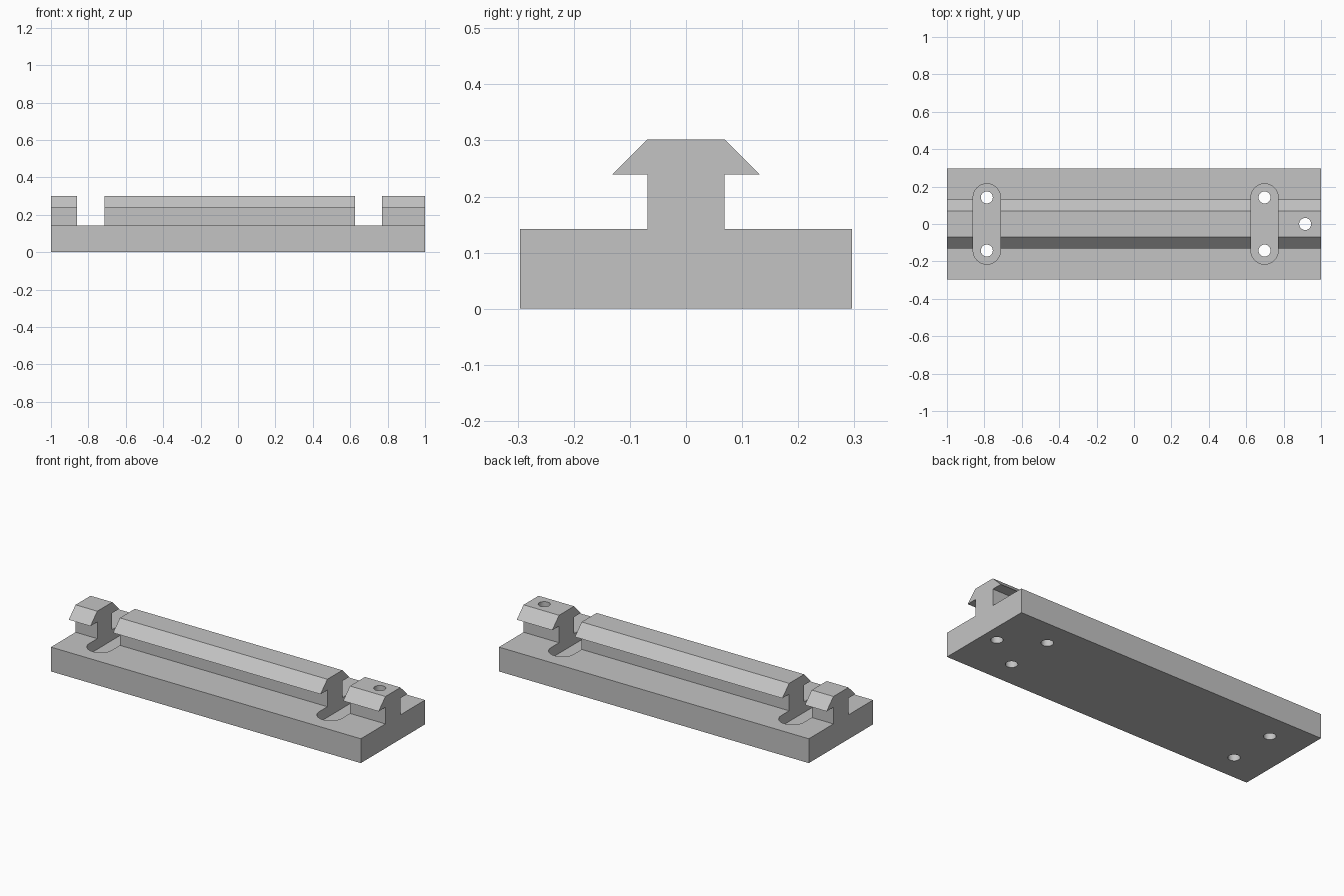
import bpy
import bmesh
from math import cos, sin, pi, radians
from mathutils import Vector

if "Cube" in bpy.data.objects:
    bpy.data.objects.remove(bpy.data.objects["Cube"], do_unlink=True)

BASE_TOP = 0.142
SLOT_FLOOR = 0.08
SLOT_R, HOLE_R = 0.073, 0.032
SLOT_Y = 0.142
SLOT_XS = (-0.787, 0.698)

grey = bpy.data.materials.new("light grey")
grey.use_nodes = True
colour = (0.55, 0.55, 0.55, 1)
grey.diffuse_color = colour
grey.node_tree.nodes["Principled BSDF"].inputs["Base Color"].default_value = colour


def prism(name, points, direction):
    """Extrude a closed outline along a direction."""
    bm = bmesh.new()
    face = bm.faces.new([bm.verts.new(p) for p in points])
    result = bmesh.ops.extrude_face_region(bm, geom=[face])
    verts = [v for v in result["geom"] if isinstance(v, bmesh.types.BMVert)]
    bmesh.ops.translate(bm, verts=verts, vec=Vector(direction))
    bmesh.ops.recalc_face_normals(bm, faces=bm.faces)
    mesh = bpy.data.meshes.new(name)
    bm.to_mesh(mesh)
    bm.free()
    mesh.materials.append(grey)
    obj = bpy.data.objects.new(name, mesh)
    bpy.context.collection.objects.link(obj)
    return obj


def capsule(x, y, z, radius, half_length, steps=24):
    """Outline of a rounded slot running along y; a circle if it has no length."""
    points = []
    for side, start in ((1, 0), (-1, pi)):
        for i in range(steps + (half_length > 0)):
            a = start + pi * i / steps
            points.append((x + radius * cos(a), y + side * half_length + radius * sin(a), z))
    return points


def cut(target, cutter):
    cutter.hide_render = True
    mod = target.modifiers.new("cut", "BOOLEAN")
    mod.operation = "DIFFERENCE"
    mod.solver = "EXACT"
    mod.object = cutter
    bpy.context.view_layer.objects.active = target
    bpy.ops.object.modifier_apply(modifier=mod.name)
    bpy.data.objects.remove(cutter, do_unlink=True)


# Base plate and flared rail as one extruded profile
half = [(0.296, 0), (0.296, BASE_TOP), (0.069, BASE_TOP),
        (0.069, 0.239), (0.132, 0.239), (0.069, 0.302)]
outline = half + [(-y, z) for y, z in reversed(half)]
rail = prism("mounting_rail", [(-1, y, z) for y, z in outline], (2, 0, 0))

# Rounded cross slots sunk into the base, with two screw holes each
for x in SLOT_XS:
    cut(rail, prism("slot_cutter", capsule(x, 0, SLOT_FLOOR, SLOT_R, SLOT_Y), (0, 0, 0.4)))
holes = [(x, y) for x in SLOT_XS for y in (-SLOT_Y, SLOT_Y)]

# Through hole near the end of the rail
holes.append((0.915, 0))
for x, y in holes:
    cut(rail, prism("hole_cutter", capsule(x, y, -0.1, HOLE_R, 0), (0, 0, 0.6)))

# Smooth bores, crisp edges
for obj in bpy.context.selected_objects:
    obj.select_set(False)
rail.select_set(True)
bpy.context.view_layer.objects.active = rail
bpy.ops.object.shade_smooth_by_angle(angle=radians(30))
